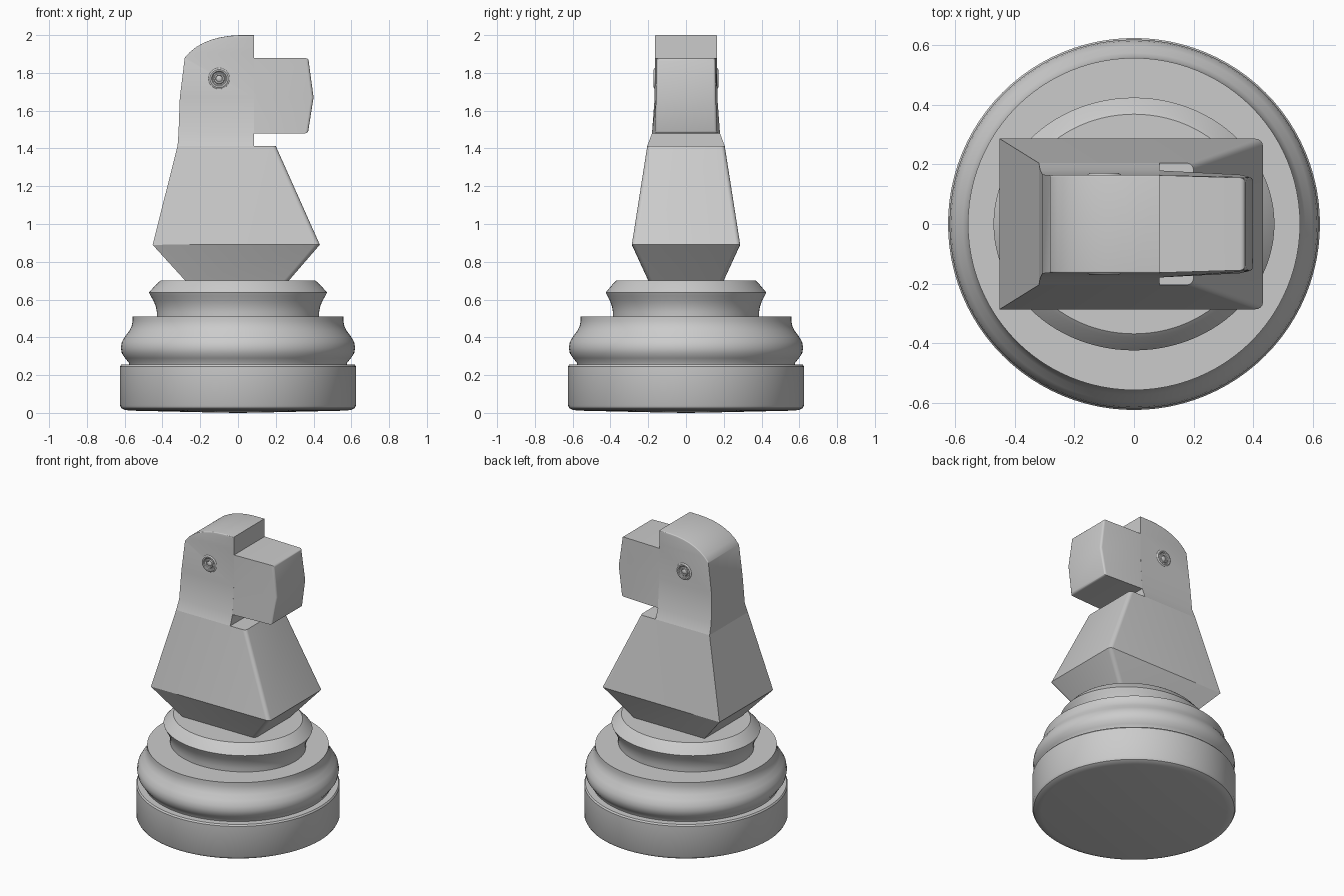
import bpy, bmesh, math

if "Cube" in bpy.data.objects:
    bpy.data.objects.remove(bpy.data.objects["Cube"])


def finish(bm, name, angle):
    bmesh.ops.remove_doubles(bm, verts=bm.verts, dist=1e-5)
    bmesh.ops.recalc_face_normals(bm, faces=bm.faces)
    me = bpy.data.meshes.new(name)
    bm.to_mesh(me)
    bm.free()
    ob = bpy.data.objects.new(name, me)
    bpy.context.collection.objects.link(ob)
    bpy.ops.object.select_all(action='DESELECT')
    ob.select_set(True)
    bpy.context.view_layer.objects.active = ob
    bpy.ops.object.shade_smooth_by_angle(angle=math.radians(angle))
    return ob


def lathe(name, profile, steps=96, y_scale=1.0):
    bm = bmesh.new()
    vs = [bm.verts.new((r, 0, z)) for r, z in profile]
    es = [bm.edges.new(p) for p in zip(vs, vs[1:])]
    bmesh.ops.spin(bm, geom=vs + es, cent=(0, 0, 0), axis=(0, 0, 1),
                   angle=math.tau, steps=steps, use_merge=True)
    bmesh.ops.scale(bm, vec=(1, y_scale, 1), verts=bm.verts)
    return finish(bm, name, 30)


def loft(name, sections, bevel_test, width):
    """Stack rectangular sections: z, x back, x front, half depth back, half depth front."""
    bm = bmesh.new()
    rings = [[bm.verts.new(c) for c in ((x0, -h0, z), (x1, -h1, z), (x1, h1, z), (x0, h0, z))]
             for z, x0, x1, h0, h1 in sections]
    for a, b in zip(rings, rings[1:]):
        for i in range(4):
            j = (i + 1) % 4
            bm.faces.new((a[i], a[j], b[j], b[i]))
    bm.faces.new(rings[0][::-1])
    bm.faces.new(rings[-1])
    bmesh.ops.recalc_face_normals(bm, faces=bm.faces)
    edges = [e for e in bm.edges if bevel_test(e.verts[0].co, e.verts[1].co)]
    bmesh.ops.bevel(bm, geom=edges, offset=width, segments=4, profile=0.5, affect='EDGES')
    return finish(bm, name, 25)


# Turned base: foot disc, rounded moulding, oval collar
lathe("foot_disc", [(0, 0), (0.13, 0.002), (0.57, 0.012), (0.60, 0.016), (0.617, 0.025),
                    (0.625, 0.04), (0.625, 0.245), (0.618, 0.255), (0, 0.257)])
lathe("base_moulding", [(0, 0.25), (0.575, 0.25), (0.578, 0.265), (0.598, 0.29), (0.615, 0.315),
                        (0.62, 0.345), (0.615, 0.375), (0.598, 0.405), (0.575, 0.435),
                        (0.563, 0.46), (0.558, 0.485), (0.558, 0.51), (0, 0.51)])
lathe("collar", [(0, 0.50), (0.43, 0.50), (0.43, 0.535), (0.436, 0.565), (0.448, 0.595),
                 (0.463, 0.62), (0.472, 0.638), (0.425, 0.688), (0.41, 0.70), (0, 0.70)],
      y_scale=0.9)

# Faceted chest and neck, front corners rounded
loft("chest", [(0.69, -0.27, 0.26, 0.195, 0.195),
               (0.89, -0.452, 0.433, 0.287, 0.287),
               (1.413, -0.32, 0.20, 0.205, 0.205)],
     lambda a, b: a.x > 0.1 and b.x > 0.1 and abs(a.z - b.z) > 0.01, 0.022)

# Head with domed crown
crown = [(1.91, -0.255), (1.938, -0.22), (1.96, -0.18), (1.976, -0.14),
         (1.988, -0.095), (1.996, -0.045), (2.0, 0.01)]
loft("head", [(1.413, -0.32, 0.085, 0.205, 0.205),
              (1.48, -0.315, 0.085, 0.18, 0.18),
              (1.67, -0.308, 0.085, 0.166, 0.166),
              (1.88, -0.282, 0.085, 0.164, 0.164)]
     + [(z, x, 0.085, 0.165, 0.165) for z, x in crown],
     lambda a, b: min(a.z, b.z) > 1.87 and a.y * b.y > 0
     and (max(a.x, b.x) < 0.05 or min(a.z, b.z) > 1.999), 0.006)

# Muzzle, front edges rounded
loft("muzzle", [(1.48, 0.08, 0.37, 0.18, 0.165),
                (1.67, 0.08, 0.40, 0.166, 0.158),
                (1.878, 0.08, 0.372, 0.164, 0.155)],
     lambda a, b: a.x > 0.2 and b.x > 0.2 and not (abs(a.z - 1.67) < 0.01 and abs(b.z - 1.67) < 0.01),
     0.014)

# Ringed eyes on both sides
for side, label in ((-1, "front"), (1, "back")):
    eye = lathe("eye_" + label,
                [(0.06, -0.006), (0.055, 0.003), (0.048, 0.007), (0.04, 0.006), (0.035, 0.001),
                 (0.03, 0.001), (0.026, 0.006), (0.019, 0.006), (0.016, 0.002),
                 (0.01, 0.005), (0, 0.007)], steps=32)
    eye.location = (-0.10, side * 0.164, 1.77)
    eye.rotation_euler = (-side * math.pi / 2, 0, 0)
